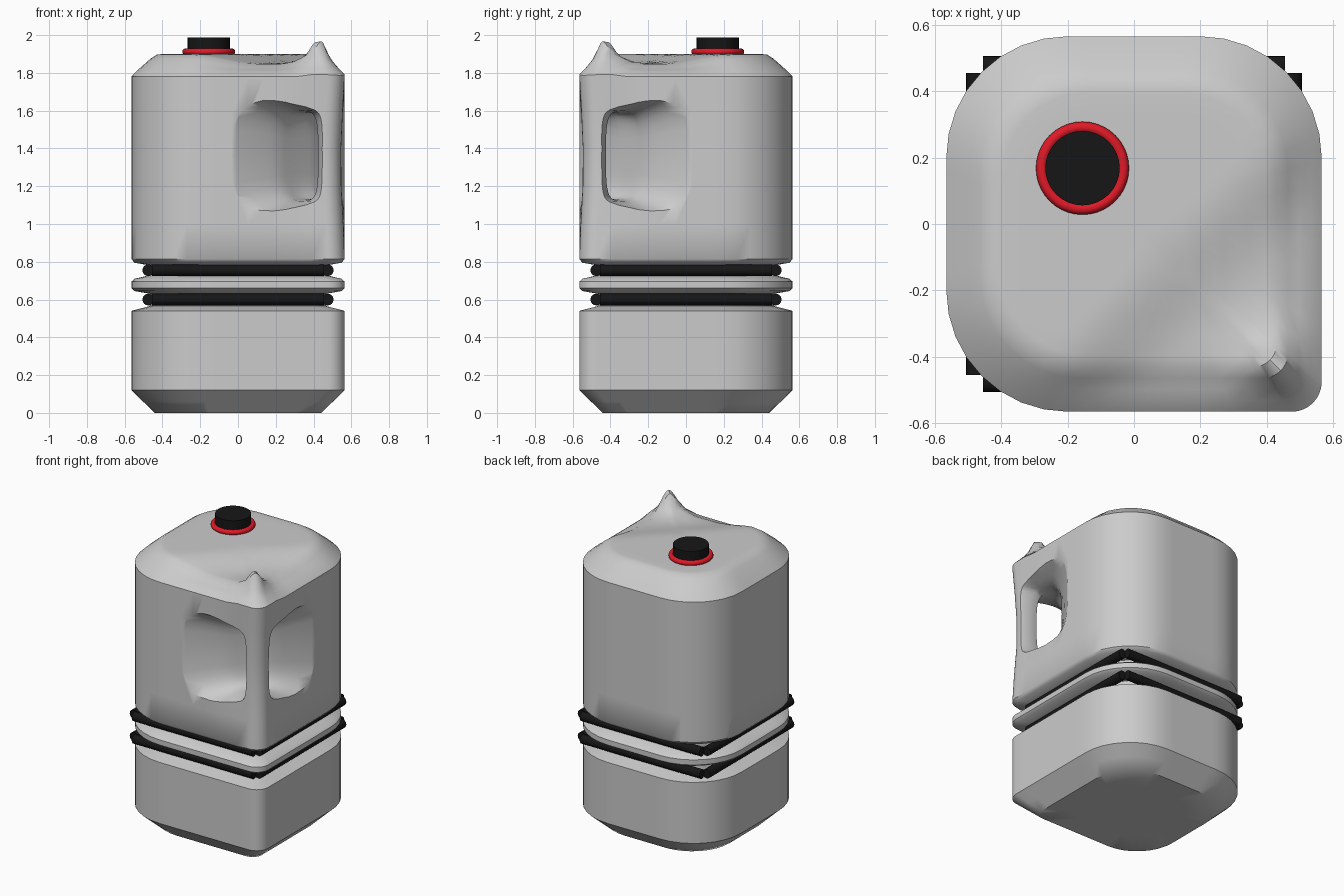
import bpy, bmesh, math
from mathutils import Vector

if "Cube" in bpy.data.objects:
    bpy.data.objects.remove(bpy.data.objects["Cube"])

H = 0.565
R2 = math.sqrt(2)


def material(name, rgb):
    m = bpy.data.materials.new(name)
    m.diffuse_color = (*rgb, 1)
    m.use_nodes = True
    m.node_tree.nodes["Principled BSDF"].inputs["Base Color"].default_value = m.diffuse_color
    return m


black = material("black_plastic", (0.008, 0.008, 0.008))
red = material("red_plastic", (0.75, 0.01, 0.02))


def smooth(ob, angle=40):
    bpy.ops.object.select_all(action='DESELECT')
    ob.select_set(True)
    bpy.context.view_layer.objects.active = ob
    bpy.ops.object.shade_smooth_by_angle(angle=math.radians(angle))


def loft(name, rings):
    """Skin closed rings of equal length and cap both ends."""
    bm = bmesh.new()
    vs = [[bm.verts.new(p) for p in ring] for ring in rings]
    n = len(vs[0])
    for a, b in zip(vs, vs[1:]):
        for i in range(n):
            j = (i + 1) % n
            bm.faces.new((a[i], a[j], b[j], b[i]))
    bm.faces.new(vs[0][::-1])
    bm.faces.new(vs[-1])
    bmesh.ops.recalc_face_normals(bm, faces=bm.faces)
    me = bpy.data.meshes.new(name)
    bm.to_mesh(me)
    bm.free()
    ob = bpy.data.objects.new(name, me)
    bpy.context.collection.objects.link(ob)
    return ob


def outline():
    """Rounded square with one tight corner at the handle (+x, -y)."""
    corners = []
    for sx, sy, r, a0 in ((1, 1, .365, 0), (-1, 1, .365, 90),
                          (-1, -1, .365, 180), (1, -1, .09, 270)):
        cx, cy = sx * (H - r), sy * (H - r)
        arc = []
        for k in range(9):
            a = math.radians(a0 + 90 * k / 8)
            arc.append((cx + r * math.cos(a), cy + r * math.sin(a)))
        corners.append(arc)
    pts = []
    for i, arc in enumerate(corners):
        nxt = corners[(i + 1) % 4][0]
        pts += arc
        for k in range(1, 8):
            t = k / 8
            pts.append((arc[-1][0] * (1 - t) + nxt[0] * t,
                        arc[-1][1] * (1 - t) + nxt[1] * t))
    return pts


def step(a, b, x):
    t = min(1, max(0, (x - a) / (b - a)))
    return t * t * (3 - 2 * t)


def body_point(x, y, s, z):
    x, y = x * s, y * s
    if z >= 1.7:
        # sloping valley across the top, then the pointed peak over the handle
        z -= 0.05 * step(.15, .52, x - y) * step(1.78, 1.9, z)
        r = math.hypot(x - .43, y + .43)
        z += .115 * max(0, 1 - r / .08) + .05 * max(0, 1 - r / .18)
    elif z > .9:
        # slight pinch of the grip
        p = .02 * math.sin(math.pi * (z - .9) / .85) * step(.75, 1.0, x - y)
        x, y = x - p, y + p
    return (x, y, z)


# Body: (scale, height) profile with two strap grooves
profile = [(.2, 0), (.5, 0), (.78, 0), (.89, .06), (1, .12), (1, .3), (1, .54),
           (.83, .565), (.82, .63), (.97, .645), (1, .66), (1, .695), (.97, .71),
           (.82, .73), (.82, .78), (.97, .795), (1, .815), (1, 1.0), (1, 1.2),
           (1, 1.4), (1, 1.6), (1, 1.78), (.94, 1.815), (.88, 1.845),
           (.82, 1.875), (.76, 1.897), (.7, 1.9), (.6, 1.9), (.48, 1.9),
           (.36, 1.9), (.24, 1.9), (.12, 1.9), (.03, 1.9)]
shape = outline()
body = loft("body", [[body_point(x, y, s, z) for x, y in shape] for s, z in profile])

# Flared tunnel behind the grip: (distance along tunnel, inner, outer, bottom, top)
half = [(0, .44, .61, 1.13, 1.59), (.05, .44, .65, 1.125, 1.595),
        (.09, .44, .75, 1.12, 1.60), (.14, .44, .85, 1.10, 1.62),
        (.20, .43, .92, 1.08, 1.64), (.30, .41, .98, 1.045, 1.68),
        (.40, .385, 1.0, 1.0, 1.71), (.52, .35, 1.05, .97, 1.75)]
stations = [(-u, *rest) for u, *rest in half[:0:-1]] + half
rings = []
for u, v0, v1, z0, z1 in stations:
    ring = []
    for k in range(32):
        a = 2 * math.pi * k / 32
        c, s = math.cos(a), math.sin(a)
        e = 2 / 3.6
        v = (v0 + v1) / 2 + (v1 - v0) / 2 * math.copysign(abs(c) ** e, c)
        z = (z0 + z1) / 2 + (z1 - z0) / 2 * math.copysign(abs(s) ** e, s)
        ring.append(((u + v) / R2, (u - v) / R2, z))
    rings.append(ring)
cutter = loft("handle_cutter", rings)
cutter.hide_render = True
mod = body.modifiers.new("handle_hole", 'BOOLEAN')
mod.operation = 'DIFFERENCE'
mod.solver = 'EXACT'
mod.object = cutter
bpy.context.view_layer.objects.active = body
bpy.ops.object.modifier_apply(modifier=mod.name)
bpy.data.objects.remove(cutter)
smooth(body, 42)

# Straps: four straight bars in each groove
for level, z in (("lower", .6), ("upper", .755)):
    for i, side in enumerate(("front", "right", "back", "left")):
        a = math.radians(90 * i - 90)
        bpy.ops.mesh.primitive_cylinder_add(
            vertices=16, radius=.031, depth=.91,
            location=(.475 * math.cos(a), .475 * math.sin(a), z),
            rotation=(math.pi / 2, 0, a))
        bar = bpy.context.object
        bar.name = f"{level}_strap_{side}"
        bar.data.materials.append(black)
        smooth(bar)

# Cap and its collar
bpy.ops.mesh.primitive_cylinder_add(vertices=32, radius=.112, depth=.11,
                                    location=(-.155, .168, 1.932))
cap = bpy.context.object
cap.name = "cap"
cap.data.materials.append(black)
smooth(cap)
bpy.ops.mesh.primitive_torus_add(major_radius=.123, minor_radius=.017,
                                 major_segments=40, minor_segments=12,
                                 location=(-.155, .168, 1.912))
collar = bpy.context.object
collar.name = "cap_collar"
collar.data.materials.append(red)
smooth(collar, 60)
